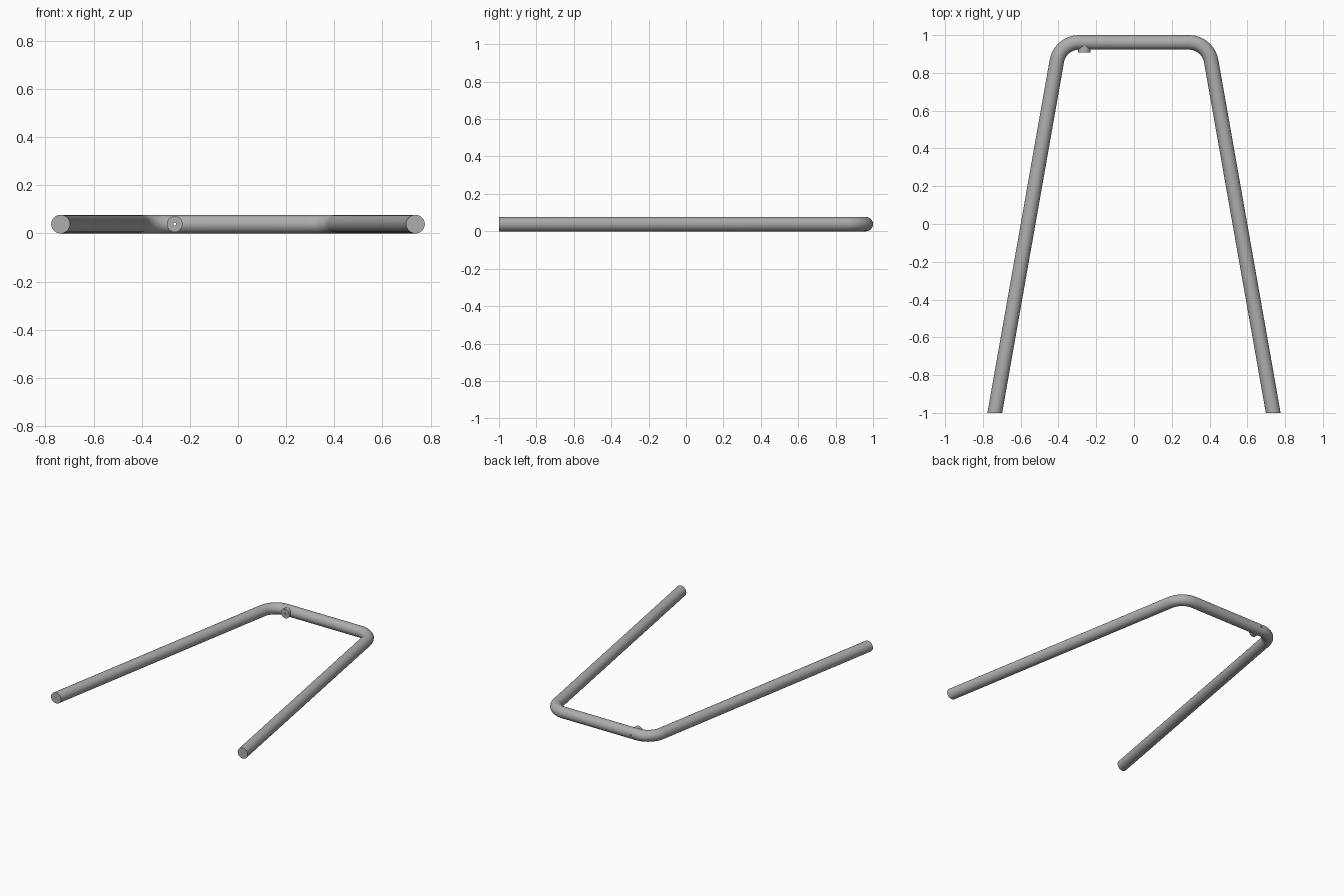
import bpy, bmesh, math
from mathutils import Vector, Matrix

if "Cube" in bpy.data.objects:
    bpy.data.objects.remove(bpy.data.objects["Cube"], do_unlink=True)

R = 0.0385            # tube radius
SIDES = 32
BEND = 0.12           # bend radius of the centre line
SPLAY = math.radians(10)
Y_BACK = 1 - R
X_CORNER = 0.737 - math.tan(SPLAY) * (1 + Y_BACK)
X_PEG = -0.263

steel = bpy.data.materials.new("grey_steel")
steel.use_nodes = True
GREY = (0.42, 0.42, 0.42, 1)
steel.diffuse_color = GREY
steel.node_tree.nodes["Principled BSDF"].inputs["Base Color"].default_value = GREY


def make_object(name, bm):
    bmesh.ops.recalc_face_normals(bm, faces=bm.faces)
    mesh = bpy.data.meshes.new(name)
    bm.to_mesh(mesh)
    bm.free()
    obj = bpy.data.objects.new(name, mesh)
    bpy.context.collection.objects.link(obj)
    mesh.materials.append(steel)
    return obj


def rod_along_y(name, radius, y0, y1, sides):
    bm = bmesh.new()
    turn = Matrix.Rotation(math.pi / 2, 4, 'X')
    place = Matrix.Translation((X_PEG, (y0 + y1) / 2, R))
    bmesh.ops.create_cone(bm, cap_ends=True, segments=sides, radius1=radius,
                          radius2=radius, depth=y1 - y0, matrix=place @ turn)
    return make_object(name, bm)


# Half of the centre line: flat-cut foot, then the bend; each entry is (point, side direction)
half = [(Vector((0.737, -1, R)), Vector((1 / math.cos(SPLAY), 0, 0)))]
arc = math.pi / 2 - SPLAY
x_arc = X_CORNER - BEND * math.tan(arc / 2)
for i in range(13):
    a = SPLAY + arc * i / 12
    out = Vector((math.cos(a), math.sin(a), 0))
    half.append((Vector((x_arc, Y_BACK - BEND, R)) + out * BEND, out))

# Mirror the half, with extra rings beside the peg hole
mirrored = [(Vector((-p.x, p.y, p.z)), Vector((-d.x, d.y, 0))) for p, d in reversed(half)]
back = [(Vector((X_PEG + s, Y_BACK, R)), Vector((0, 1, 0))) for s in (0.015, -0.015)]
path = half + back + mirrored

# Sweep the round section along the path
bm = bmesh.new()
rings = []
for p, side in path:
    ring = []
    for k in range(SIDES):
        t = math.tau * k / SIDES
        ring.append(bm.verts.new(p + side * R * math.cos(t) + Vector((0, 0, R * math.sin(t)))))
    rings.append(ring)
for a, b in zip(rings, rings[1:]):
    for k in range(SIDES):
        n = (k + 1) % SIDES
        bm.faces.new((a[k], a[n], b[n], b[k]))
bm.faces.new(rings[0])
bm.faces.new(rings[-1])
tube = make_object("bent_tube_frame", bm)

# Short round peg on the inner side of the back rail
peg = rod_along_y("rail_peg", 0.033, 0.907, 0.955, SIDES)

# Narrow hole drilled through peg and rail
cutter = rod_along_y("hole_cutter", 0.006, 0.85, 1.05, 12)
cutter.hide_render = True
for obj in (tube, peg):
    mod = obj.modifiers.new("hole", 'BOOLEAN')
    mod.operation = 'DIFFERENCE'
    mod.solver = 'EXACT'
    mod.object = cutter
    bpy.ops.object.select_all(action='DESELECT')
    obj.select_set(True)
    bpy.context.view_layer.objects.active = obj
    bpy.ops.object.modifier_apply(modifier=mod.name)
    bpy.ops.object.shade_smooth_by_angle(angle=math.radians(35))
bpy.data.objects.remove(cutter, do_unlink=True)
